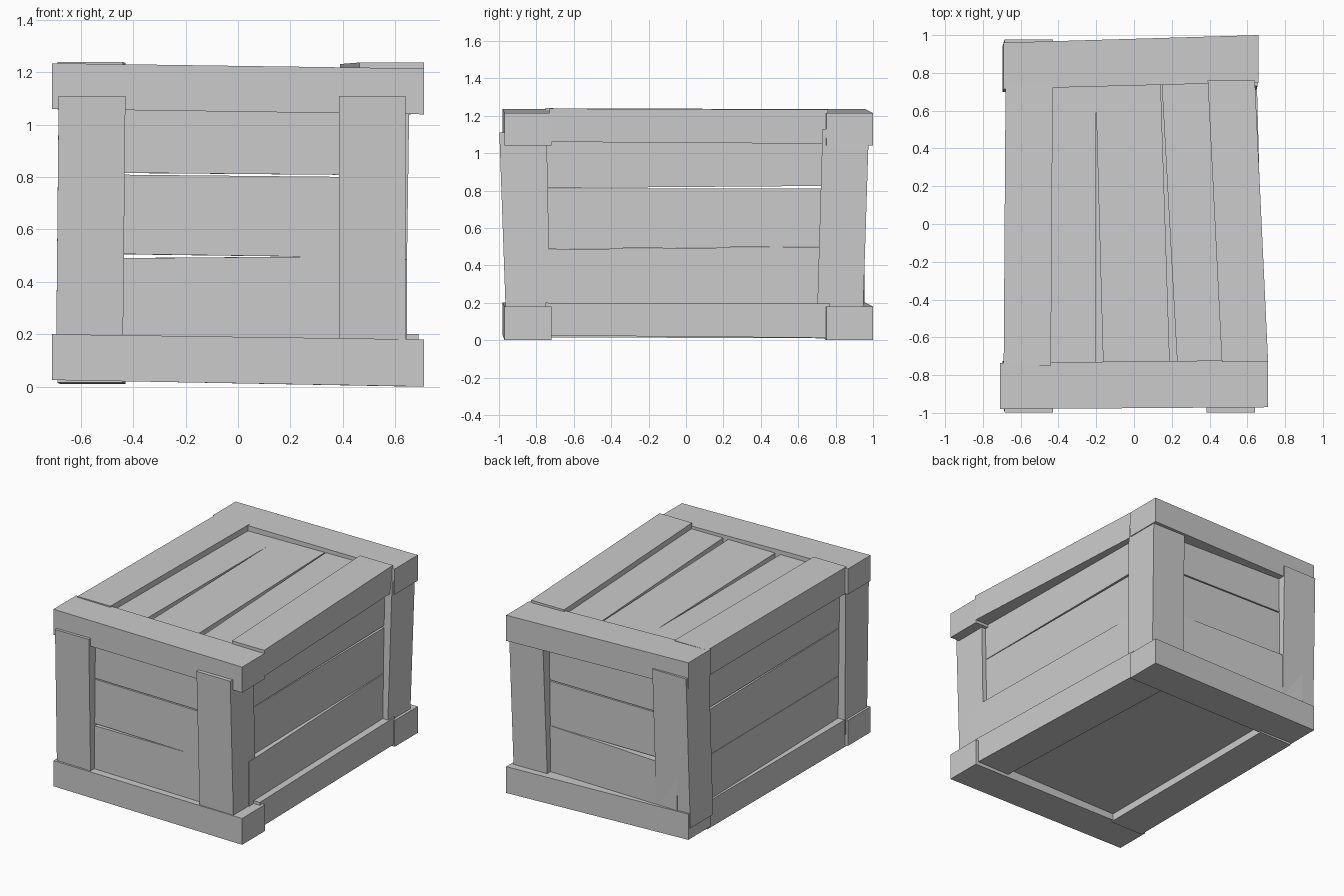
import bpy
import bmesh

if "Cube" in bpy.data.objects:
    bpy.data.objects.remove(bpy.data.objects["Cube"])


def beam(name, axis, a, b, sec_a, sec_b):
    """Straight timber along an axis from a to b; each end has its own
    rectangle (u0, u1, v0, v1) in the two remaining axes."""
    bm = bmesh.new()
    rings = []
    for t, (u0, u1, v0, v1) in ((a, sec_a), (b, sec_b)):
        ring = []
        for u, v in ((u0, v0), (u1, v0), (u1, v1), (u0, v1)):
            co = [u, v]
            co.insert("xyz".index(axis), t)
            ring.append(bm.verts.new(co))
        rings.append(ring)
    for ring in rings:
        bm.faces.new(ring)
    for i in range(4):
        j = (i + 1) % 4
        bm.faces.new((rings[0][i], rings[0][j], rings[1][j], rings[1][i]))
    bmesh.ops.recalc_face_normals(bm, faces=bm.faces)
    mesh = bpy.data.meshes.new(name)
    bm.to_mesh(mesh)
    bm.free()
    obj = bpy.data.objects.new(name, mesh)
    bpy.context.collection.objects.link(obj)
    return obj


# Cross bars at the front and back, slightly crooked
for level, za, zb in (("top", (1.06, 1.235), (1.04, 1.215)),
                      ("bottom", (0.025, 0.20), (0.0, 0.18))):
    beam(f"front_{level}_bar", "x", -0.71, 0.71,
         (-0.98, -0.735, *za), (-0.97, -0.72, *zb))
    beam(f"back_{level}_bar", "x", -0.69, 0.66,
         (0.715, 0.96, *za), (0.75, 1.0, *zb))

# Leaning corner posts
for side, low, high_f, high_b in (
        ("left", (-0.695, -0.44), (-0.685, -0.43), (-0.685, -0.43)),
        ("right", (0.385, 0.64), (0.385, 0.64), (0.40, 0.655))):
    beam(f"front_{side}_post", "z", 0.10, 1.11,
         (*low, -0.962, -0.725), (*high_f, -0.998, -0.745))
    beam(f"back_{side}_post", "z", 0.10, 1.13,
         (*low, 0.70, 0.945), (*high_b, 0.73, 0.978))

# Side rails
beam("left_top_rail", "y", -0.75, 0.74,
     (-0.69, -0.44, 1.06, 1.24), (-0.68, -0.43, 1.055, 1.235))
beam("right_top_rail", "y", -0.73, 0.76,
     (0.465, 0.71, 1.06, 1.238), (0.39, 0.64, 1.05, 1.232))
beam("left_bottom_rail", "y", -0.75, 0.74,
     (-0.69, -0.44, 0.015, 0.20), (-0.68, -0.43, 0.01, 0.195))
beam("right_bottom_rail", "y", -0.75, 0.77,
     (0.44, 0.69, 0.025, 0.20), (0.39, 0.65, 0.012, 0.195))

# Front and back planks: heights at the left and right end
end_rows = (("lower", (0.15, 0.49), (0.15, 0.498)),
            ("middle", (0.507, 0.81), (0.493, 0.80)),
            ("upper", (0.817, 1.10), (0.808, 1.10)))
for row, za, zb in end_rows:
    beam(f"front_{row}_plank", "x", -0.50, 0.50,
         (-0.925, -0.85, *za), (-0.93, -0.85, *zb))
    out = 0.955 if row == "lower" else 0.925
    beam(f"back_{row}_plank", "x", -0.60, 0.50,
         (0.84, out, *za), (0.83, 0.905, *zb))

# Long side planks: heights at the front and back end
side_rows = (("lower", (0.15, 0.485), (0.15, 0.50), 0.645),
             ("middle", (0.487, 0.81), (0.502, 0.81), 0.61),
             ("upper", (0.813, 1.10), (0.825, 1.10), 0.61))
for row, za, zb, out in side_rows:
    beam(f"right_{row}_plank", "y", -0.80, 0.80,
         (0.53, out, *za), (0.52, 0.60, *zb))
    beam(f"left_{row}_plank", "y", -0.80, 0.80,
         (-0.64, -0.55, *za), (-0.67, -0.57, *zb))

# Lid slats, skewed with wedge gaps
for n, xa, xb in ((1, (-0.50, -0.203), (-0.50, -0.20)),
                  (2, (-0.163, 0.19), (-0.205, 0.14)),
                  (3, (0.23, 0.50), (0.145, 0.42))):
    beam(f"lid_slat_{n}", "y", -0.76, 0.78,
         (*xa, 1.12, 1.20), (*xb, 1.115, 1.195))

# Floor panel
beam("floor_panel", "y", -0.80, 0.80,
     (-0.50, 0.50, 0.065, 0.13), (-0.50, 0.50, 0.06, 0.125))
